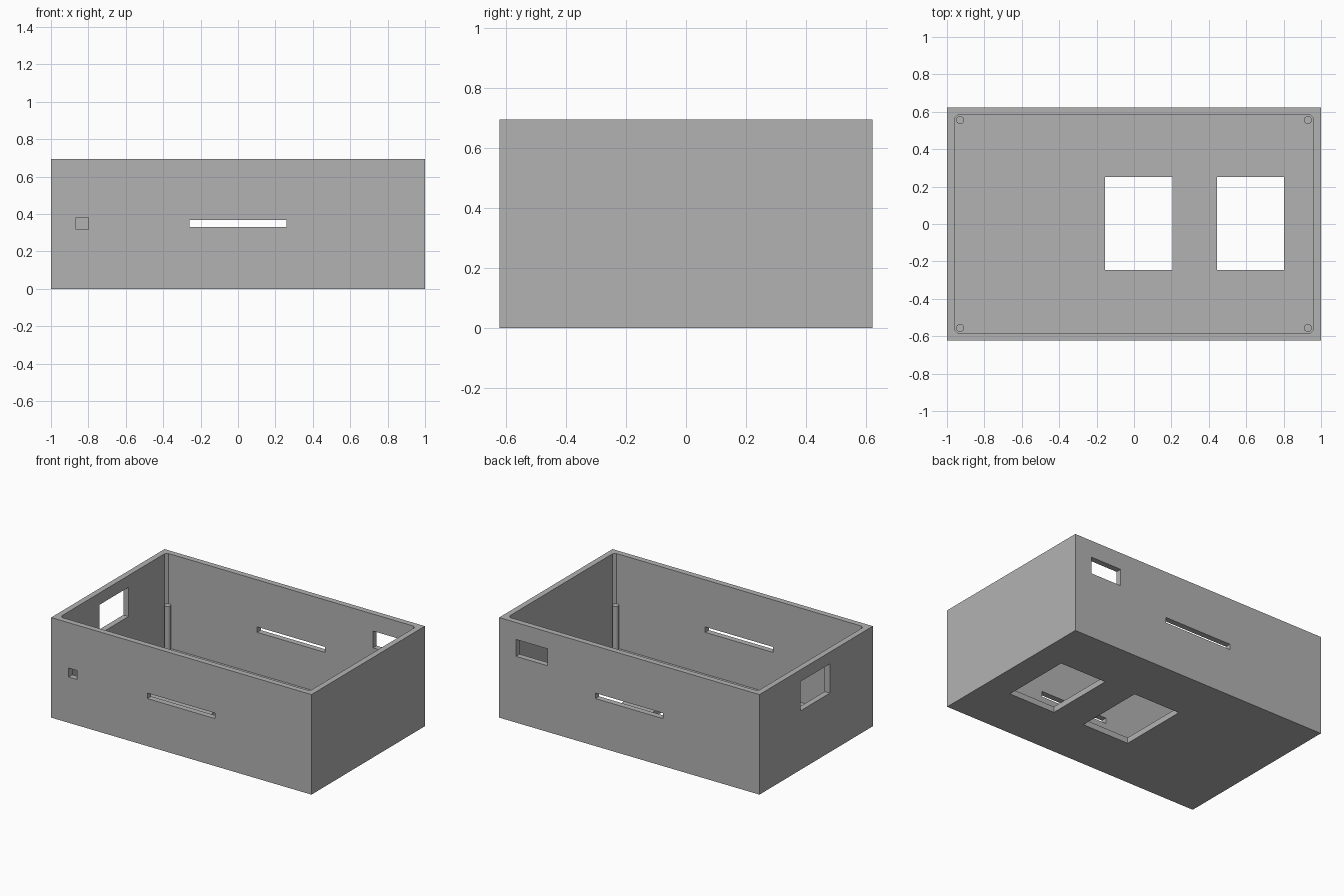
import bpy, bmesh

default = bpy.data.objects.get("Cube")
if default:
    bpy.data.objects.remove(default, do_unlink=True)

LENGTH, WIDTH, HEIGHT, WALL = 2.0, 1.244, 0.695, 0.04
IN_X, IN_Y = LENGTH / 2 - WALL, WIDTH / 2 - WALL

grey = bpy.data.materials.new("plain grey")
grey.use_nodes = True
colour = (0.45, 0.45, 0.45, 1)
grey.diffuse_color = colour
grey.node_tree.nodes["Principled BSDF"].inputs["Base Color"].default_value = colour


def finish(name, bm):
    """Turn a bmesh into a named object."""
    bmesh.ops.recalc_face_normals(bm, faces=bm.faces)
    mesh = bpy.data.meshes.new(name)
    bm.to_mesh(mesh)
    bm.free()
    mesh.materials.append(grey)
    obj = bpy.data.objects.new(name, mesh)
    bpy.context.collection.objects.link(obj)
    return obj


def block(name, x, y, z, chamfer=0):
    """Box given by its (min, max) ranges, with optional chamfered upright edges."""
    bm = bmesh.new()
    bmesh.ops.create_cube(bm, size=1)
    for v in bm.verts:
        v.co = [r[0] if c < 0 else r[1] for c, r in zip(v.co, (x, y, z))]
    if chamfer:
        upright = [e for e in bm.edges if abs(e.verts[0].co.z - e.verts[1].co.z) > 0.1]
        bmesh.ops.bevel(bm, geom=upright, offset=chamfer, segments=1, affect='EDGES')
    return finish(name, bm)


def cut(target, cutter):
    """Subtract a cutter, apply the result and discard the cutter."""
    cutter.hide_render = True
    mod = target.modifiers.new("cut", 'BOOLEAN')
    mod.operation, mod.solver, mod.object = 'DIFFERENCE', 'EXACT', cutter
    bpy.context.view_layer.objects.active = target
    bpy.ops.object.modifier_apply(modifier=mod.name)
    bpy.data.objects.remove(cutter, do_unlink=True)


# Open-topped box
box = block("enclosure", (-1, 1), (-WIDTH / 2, WIDTH / 2), (0, HEIGHT))
cut(box, block("cavity", (-IN_X, IN_X), (-IN_Y, IN_Y), (WALL, 1), chamfer=0.018))

# Openings: x, y and z ranges
front, back = (-0.7, -0.55), (0.55, 0.7)
openings = {
    "front_slot": ((-0.26, 0.26), front, (0.33, 0.368)),
    "back_slot": ((-0.26, 0.26), back, (0.33, 0.368)),
    "front_square_port": ((-0.865, -0.8), front, (0.318, 0.38)),
    "back_port": ((0.63, 0.87), back, (0.46, 0.577)),
    "right_port": ((-1.1, -0.9), (-0.15, 0.17), (0.41, 0.613)),
    "middle_floor_window": ((-0.155, 0.205), (-0.247, 0.25), (-0.1, 0.1)),
    "left_floor_window": ((0.445, 0.803), (-0.247, 0.25), (-0.1, 0.1)),
}
for name, ranges in openings.items():
    cut(box, block(name, *ranges))

# Round support posts in the four corners
POST_TOP, POST_BASE = 0.35, 0.02
for x_name, sx in (("left", 1), ("right", -1)):
    for y_name, sy in (("front", -1), ("back", 1)):
        bm = bmesh.new()
        bmesh.ops.create_cone(bm, cap_ends=True, segments=32, radius1=0.021,
                              radius2=0.021, depth=POST_TOP - POST_BASE)
        post = finish(f"{y_name}_{x_name}_post", bm)
        post.location = (sx * 0.93, sy * 0.556, (POST_TOP + POST_BASE) / 2)
        bpy.ops.object.select_all(action='DESELECT')
        post.select_set(True)
        bpy.context.view_layer.objects.active = post
        bpy.ops.object.shade_smooth_by_angle()
